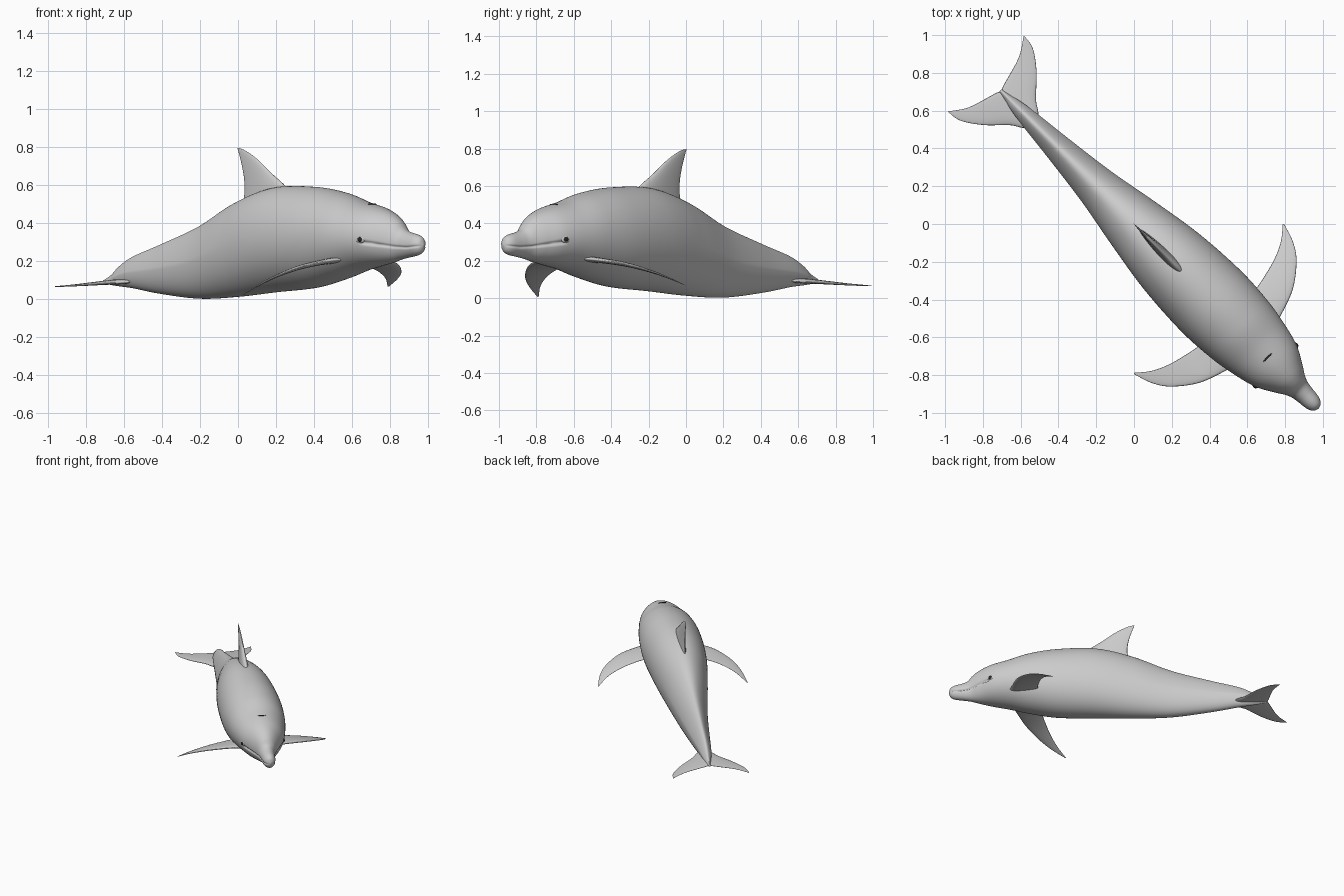
import bpy, bmesh
from math import sin, cos, pi, exp, radians
from mathutils import Vector

if "Cube" in bpy.data.objects:
    bpy.data.objects.remove(bpy.data.objects["Cube"])

# Local frame: x runs along the body towards the beak, y sideways, z up.
# Every part is then turned 45 degrees about z.
TURN = radians(-45)


def smooth_path(pts, steps):
    """Catmull-Rom samples through points of any dimension."""
    out = []
    for i in range(len(pts) - 1):
        p = [pts[max(0, min(len(pts) - 1, i + k))] for k in (-1, 0, 1, 2)]
        for j in range(steps):
            u = j / steps
            out.append([0.5 * (2 * b + (c - a) * u + (2 * a - 5 * b + 4 * c - d) * u * u
                               + (3 * b - a - 3 * c + d) * u ** 3) for a, b, c, d in zip(*p)])
    return out + [list(pts[-1])]


def loft(name, rings):
    bm = bmesh.new()
    loops = [[bm.verts.new(p) for p in r] for r in rings]
    n = len(loops[0])
    for a, b in zip(loops, loops[1:]):
        for i in range(n):
            bm.faces.new((a[i], a[(i + 1) % n], b[(i + 1) % n], b[i]))
    bm.faces.new(loops[0])
    bm.faces.new(loops[-1])
    bmesh.ops.recalc_face_normals(bm, faces=bm.faces)
    for f in bm.faces:
        f.smooth = True
    me = bpy.data.meshes.new(name)
    bm.to_mesh(me)
    bm.free()
    ob = bpy.data.objects.new(name, me)
    ob.rotation_euler.z = TURN
    bpy.context.collection.objects.link(ob)
    return ob


def blade(name, lead, trail, normal, thick):
    """Fin with a teardrop section between a leading and a trailing edge."""
    normal = Vector(normal)
    rings = []
    for a, b in zip(smooth_path(lead, 8), smooth_path(trail, 8)):
        a, b = Vector(a), Vector(b)
        h = max((b - a).length, 0.004) * thick
        ring = []
        for k in range(24):
            ang = 2 * pi * k / 24
            c = (1 - cos(ang)) / 2
            ring.append(a.lerp(b, c) + normal * (h * sin(ang) * (1.25 - 0.6 * c)))
        rings.append(ring)
    return loft(name, rings)


def blob(name, loc, size, tilt, mat):
    bm = bmesh.new()
    bmesh.ops.create_uvsphere(bm, u_segments=20, v_segments=12, radius=1)
    for v in bm.verts:
        v.co = Vector(a * b for a, b in zip(v.co, size))
    for f in bm.faces:
        f.smooth = True
    me = bpy.data.meshes.new(name)
    bm.to_mesh(me)
    bm.free()
    ob = bpy.data.objects.new(name, me)
    x, y, z = loc
    ob.location = (x * cos(TURN) - y * sin(TURN), x * sin(TURN) + y * cos(TURN), z)
    ob.rotation_euler.z = TURN + tilt
    if mat:
        me.materials.append(mat)
    bpy.context.collection.objects.link(ob)


# Body: station along the axis, belly height, back height, half width
stations = [
    (-1.0, .085, .10, .008), (-.94, .075, .13, .02), (-.88, .068, .175, .035),
    (-.78, .058, .225, .05), (-.57, .028, .29, .074), (-.28, .003, .385, .112),
    (0, .013, .51, .163), (.28, .037, .588, .207), (.57, .06, .592, .225),
    (.78, .105, .563, .214), (.93, .148, .518, .19), (1.06, .175, .487, .156),
    (1.15, .193, .452, .108), (1.205, .207, .413, .074), (1.24, .214, .372, .059),
    (1.28, .221, .354, .052), (1.34, .232, .340, .044), (1.37, .25, .322, .028),
    (1.382, .28, .29, .004)]
mouth_line = [(.99, .312), (1.1, .296), (1.22, .277), (1.30, .273), (1.4, .283)]


def mouth_z(s):
    for (a, za), (b, zb) in zip(mouth_line, mouth_line[1:]):
        if a <= s <= b:
            return za + (zb - za) * (s - a) / (b - a)
    return 0


rings = []
for s, lo, hi, w in smooth_path(stations, 8):
    mid, h = (lo + hi) / 2, (hi - lo) / 2
    # the tail stock narrows to a ridge along its back
    ridge = max(0, min(1, (.1 - s) / .7)) * .35
    ring = []
    for k in range(112):
        a = 2 * pi * k / 112
        y, z = w * cos(a), mid + h * sin(a)
        y *= 1 - ridge * max(0, sin(a))
        # mouth groove pressed into both sides of the head
        if s > 1.06:
            y *= 1 - .13 * exp(-((z - mouth_z(s)) / .006) ** 2)
        ring.append((s, y, z))
    rings.append(ring)
loft("body", rings)

# Dorsal fin
blade("dorsal_fin",
      [(.40, 0, .55), (.34, 0, .605), (.25, 0, .663), (.14, 0, .74), (.05, 0, .785), (0, 0, .797)],
      [(.03, 0, .48), (.048, 0, .56), (.046, 0, .63), (.03, 0, .70), (.008, 0, .765), (-.004, 0, .795)],
      (0, 1, 0), .085)

# Flippers: edges in plan; height drops towards the trailing tip
flip_lead = [(.93, .10), (.898, .19), (.841, .346), (.75, .467), (.665, .527), (.565, .561)]
flip_trail = [(.70, .10), (.70, .205), (.680, .31), (.655, .40), (.615, .485), (.557, .557)]


def flipper_point(s, t, side):
    drop = max(0, .6 - (s - t) / 2 ** .5) / .6
    tip = .145 if side > 0 else .205
    return (s, t * side, .212 - tip * drop ** 2)


# Flukes: edges in plan
fluke_lead = [(-.72, 0), (-.775, .057), (-.835, .098), (-.933, .198), (-1.035, .27), (-1.115, .285)]
fluke_trail = [(-.985, 0), (-1.004, .02), (-1.025, .092), (-1.045, .16), (-1.07, .215), (-1.118, .283)]

dark = bpy.data.materials.new("dark")
dark.diffuse_color = (.02, .02, .02, 1)
dark.use_nodes = True
dark.node_tree.nodes["Principled BSDF"].inputs["Base Color"].default_value = dark.diffuse_color

for side, label in ((1, "left"), (-1, "right")):
    blade(label + "_flipper", [flipper_point(s, t, side) for s, t in flip_lead],
          [flipper_point(s, t, side) for s, t in flip_trail], (0, 0, 1), .07)
    wide = 1.03 if side > 0 else .97
    blade(label + "_fluke", [(s, t * side * wide, .098 - .11 * t) for s, t in fluke_lead],
          [(s, t * side * wide, .092 - .09 * t) for s, t in fluke_trail], (0, 0, 1), .055)
    # Eye with a low lid around it
    blob(label + "_eyelid", (1.06, .148 * side, .315), (.026, .011, .019), -.38 * side, None)
    blob(label + "_eye", (1.062, .155 * side, .315), (.013, .009, .013), -.38 * side, dark)

# Blowhole slit
blob("blowhole", (1.0, 0, .501), (.005, .032, .004), 0, dark)
